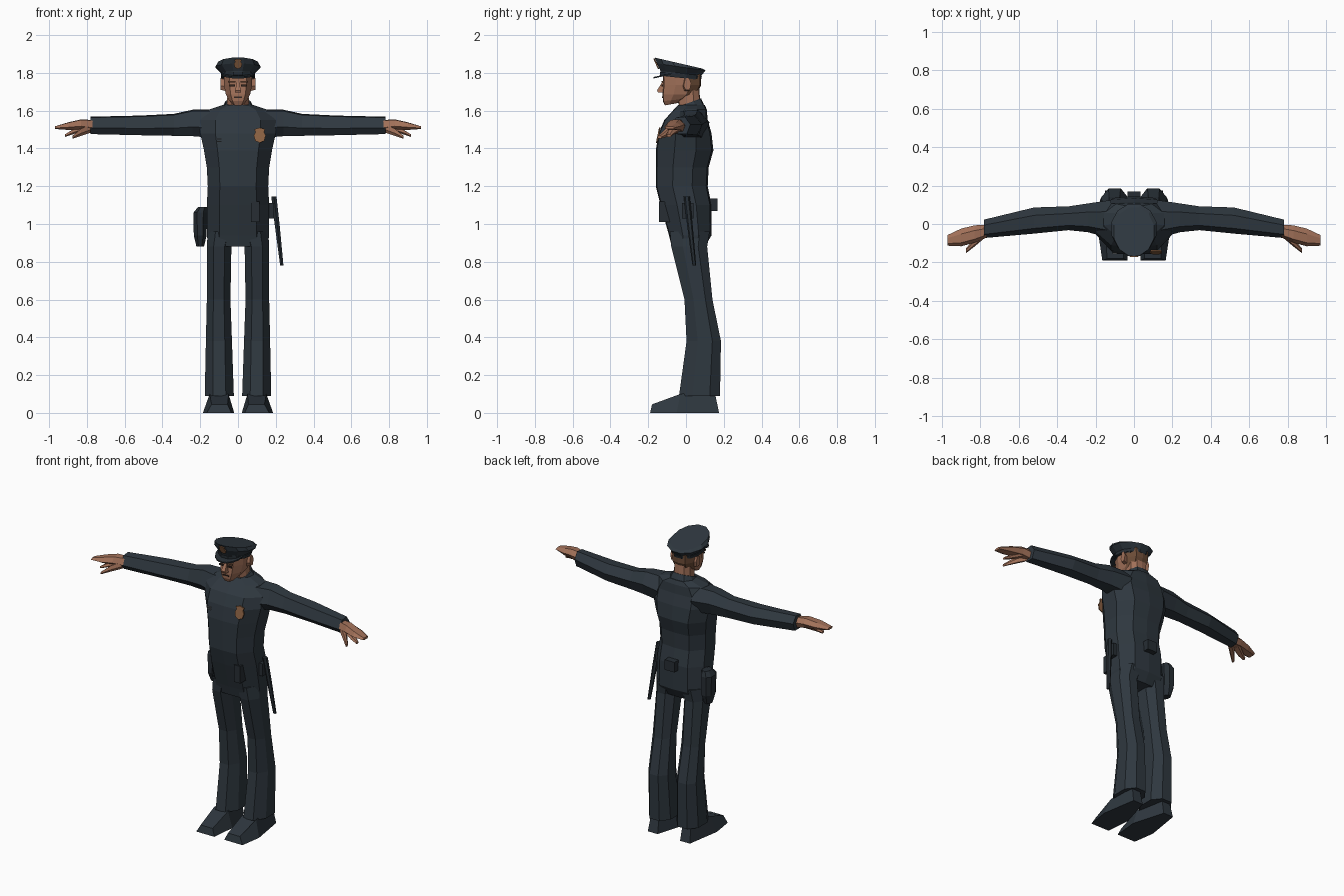
import bpy, bmesh, math

def material(name, rgb):
    m = bpy.data.materials.new(name)
    m.diffuse_color = (*rgb, 1)
    return m

NAVY = material("navy cloth", (0.028, 0.039, 0.050))
LEATHER = material("black leather", (0.020, 0.027, 0.034))
SKIN = material("skin", (0.36, 0.165, 0.10))
HAIR = material("cropped hair", (0.15, 0.072, 0.038))
BRASS = material("brass", (0.26, 0.12, 0.055))
DARK = material("dark detail", (0.03, 0.018, 0.014))
GREY = material("grey tag", (0.12, 0.13, 0.14))

# Unit cross-sections, front is -y
BODY = [(0, -1), (.6, -.96), (1, -.35), (1, .4), (.6, .94), (0, 1), (-.6, .94), (-1, .4), (-1, -.35), (-.6, -.96)]
LEG = [(-.45, -1), (.45, -1), (1, -.35), (1, .5), (.45, 1), (-.45, 1), (-1, .5), (-1, -.35)]
BOX = [(-1, -1), (1, -1), (1, 1), (-1, 1)]

def gon(n):
    return [(math.cos(2 * math.pi * (i + .5) / n), math.sin(2 * math.pi * (i + .5) / n)) for i in range(n)]

def ring(shape, z, hw, yf, yb, xc=0, zb=None):
    """Horizontal section; z is the front height, zb the back height."""
    zb = z if zb is None else zb
    return [(xc + u * hw, (yf + yb) / 2 + v * (yb - yf) / 2, z + (zb - z) * (v + 1) / 2) for u, v in shape]

def loft(name, rings, mat, extra=None, rule=None):
    bm = bmesh.new()
    vs = [[bm.verts.new(p) for p in r] for r in rings]
    n = len(vs[0])
    for a, b in zip(vs, vs[1:]):
        for i in range(n):
            bm.faces.new((a[i], a[(i + 1) % n], b[(i + 1) % n], b[i]))
    bm.faces.new(vs[0][::-1])
    bm.faces.new(vs[-1])
    bmesh.ops.recalc_face_normals(bm, faces=bm.faces)
    me = bpy.data.meshes.new(name)
    me.materials.append(mat)
    if extra:
        me.materials.append(extra)
        for f in bm.faces:
            f.material_index = int(rule(f.calc_center_median()))
    bm.to_mesh(me)
    bm.free()
    ob = bpy.data.objects.new(name, me)
    bpy.context.collection.objects.link(ob)
    return ob

def box(name, x0, x1, y0, y1, z0, z1, mat):
    c, h = (x0 + x1) / 2, (x1 - x0) / 2
    return loft(name, [ring(BOX, z0, h, y0, y1, c), ring(BOX, z1, h, y0, y1, c)], mat)

def plate(name, shape, x, y, z, hw, hh, lean, mat):
    """Thin front plate; lean = change of y per unit of z."""
    return loft(name, [[(x + u * hw, y + d + v * hh * lean, z + v * hh) for u, v in shape]
                       for d in (0, -.008)], mat)

# Torso
loft("torso", [ring(BODY, *r) for r in [
    (.88, .155, -.075, .10), (.94, .165, -.09, .135), (1.10, .165, -.135, .135),
    (1.20, .16, -.16, .115), (1.30, .165, -.16, .12), (1.39, .18, -.16, .145),
    (1.48, .20, -.145, .135), (1.55, .20, -.115, .115), (1.605, .155, -.065, .11),
    (1.63, .08, -.04, .10)]], NAVY)
loft("collar", [ring(BODY, 1.605, .085, -.065, .10, 0, 1.62),
                ring(BODY, 1.618, .066, -.05, .08, 0, 1.665)], NAVY)

# Limbs, built for both sides
for s, side in ((-1, "right"), (1, "left")):
    legs = [(.96, .01, .16, -.085, .125), (.88, .035, .165, -.078, .112), (.60, .04, .165, -.008, .14),
            (.38, .032, .17, .003, .185), (.09, .022, .176, -.037, .18)]
    loft(side + "_trouser_leg", [ring(LEG, z, (xo - xi) / 2, yf, yb, s * (xi + xo) / 2)
                                 for z, xi, xo, yf, yb in legs], NAVY)

    sole = [(.035, -.19), (.165, -.19), (.186, -.05), (.15, .175), (.08, .175), (.02, -.03)]
    upper = [(.055, -.18, .045), (.14, -.18, .045), (.15, -.03, .10),
             (.14, .15, .12), (.085, .15, .12), (.05, -.03, .10)]
    loft(side + "_shoe", [[(s * x, y, 0) for x, y in sole],
                          [(s * x, y, z) for x, y, z in upper]], NAVY)

    def limb(name, rings, mat, shape):
        loft(side + name, [[(s * x, y + u * ry, z + v * rz) for u, v in shape]
                           for x, y, z, ry, rz in rings], mat)

    HEX = [(-1, -.3), (-.5, -1), (.6, -1), (1, .1), (.4, 1), (-.6, .9)]
    limb("_sleeve", [(.12, .025, 1.53, .10, .075), (.24, .032, 1.535, .075, .07),
                     (.34, .03, 1.525, .062, .058), (.52, .018, 1.522, .068, .052),
                     (.78, -.025, 1.522, .048, .046)], NAVY, HEX)
    limb("_hand", [(.76, -.035, 1.518, .032, .032), (.83, -.052, 1.526, .045, .028),
                   (.90, -.07, 1.518, .046, .02), (.97, -.085, 1.51, .028, .007)], SKIN, HEX)
    limb("_thumb", [(.78, -.055, 1.505, .02, .022), (.83, -.095, 1.487, .022, .02),
                    (.875, -.14, 1.46, .012, .008)], SKIN, HEX)
    limb("_little_fingers", [(.82, -.05, 1.505, .03, .012), (.88, -.08, 1.485, .022, .012),
                             (.915, -.09, 1.468, .012, .007)], SKIN, HEX)
    limb("_ear", [(.06, .0, 1.735, .02, .032), (.092, .008, 1.742, .02, .032)], SKIN, HEX)
    # Eyes and brows
    plate(side + "_eye", BOX, s * .03, -.122, 1.734, .014, .005, 0, DARK)
    plate(side + "_brow", BOX, s * .032, -.122, 1.752, .019, .004, 0, HAIR)

# Head, neck and face
loft("neck", [ring(BODY, 1.59, .06, -.035, .08), ring(BODY, 1.72, .055, -.045, .07)], SKIN,
     HAIR, lambda c: c.y > .05 and c.z > 1.7)
loft("head", [ring(BODY, *r) for r in [
    (1.628, .028, -.112, -.045, 0, 1.64), (1.65, .048, -.122, .01, 0, 1.665),
    (1.685, .064, -.124, .055), (1.735, .074, -.12, .08), (1.80, .076, -.122, .08)]],
    SKIN, HAIR, lambda c: c.y > .02 and c.z > 1.68)
loft("nose", [ring(BOX, 1.695, .017, -.148, -.11), ring(BOX, 1.708, .014, -.153, -.11),
              ring(BOX, 1.75, .008, -.127, -.11)], SKIN)
plate("mouth", BOX, 0, -.12, 1.671, .022, .003, 0, DARK)

# Peaked cap
C12 = gon(12)
loft("cap", [ring(C12, *r) for r in [
    (1.785, .088, -.135, .078, 0, 1.762), (1.81, .09, -.138, .085, 0, 1.785),
    (1.85, .122, -.158, .108, 0, 1.812), (1.882, .108, -.17, .09, 0, 1.822)]], NAVY)
loft("cap_band", [ring(C12, 1.788, .092, -.142, .084, 0, 1.766),
                  ring(C12, 1.806, .094, -.143, .088, 0, 1.782)], LEATHER)
arc = [math.pi * i / 8 for i in range(9)]
loft("cap_visor", [[(.088 * math.cos(a), -.075 - .098 * math.sin(a), 1.792 + dz - .022 * math.sin(a))
                    for a in arc] for dz in (0, .008)], LEATHER)

# Badges and name tag
SHIELD = [(0, -1), (.75, -.75), (1, 0), (.7, .4), (.9, .8), (0, 1), (-.9, .8), (-.7, .4), (-1, 0), (-.75, -.75)]
plate("cap_badge", SHIELD, 0, -.153, 1.848, .022, .027, -.45, BRASS)
plate("chest_badge", SHIELD, .115, -.143, 1.47, .032, .04, .2, BRASS)
for z in (1.437, 1.45):
    plate("name_tag_bar", BOX, -.1, -.148, z, .012, .003, .15, GREY)

# Belt gear
box("front_pouch", .07, .115, -.142, -.06, 1.01, 1.12, LEATHER)
box("back_pouch", -.035, .035, .11, .168, 1.07, 1.135, LEATHER)
box("baton_loop", .15, .19, -.02, .04, 1.03, 1.11, LEATHER)
loft("holster", [ring(LEG, *r) for r in [
    (.88, .02, .025, .085, -.2), (.94, .034, .0, .105, -.2),
    (1.06, .036, .0, .105, -.2), (1.09, .024, .02, .09, -.188)]], LEATHER)
loft("baton", [ring(gon(6), 1.145, .016, -.012, .02, .19),
               ring(gon(6), 1.0, .015, .005, .035, .207),
               ring(gon(6), .78, .010, .034, .054, .232)], LEATHER)
